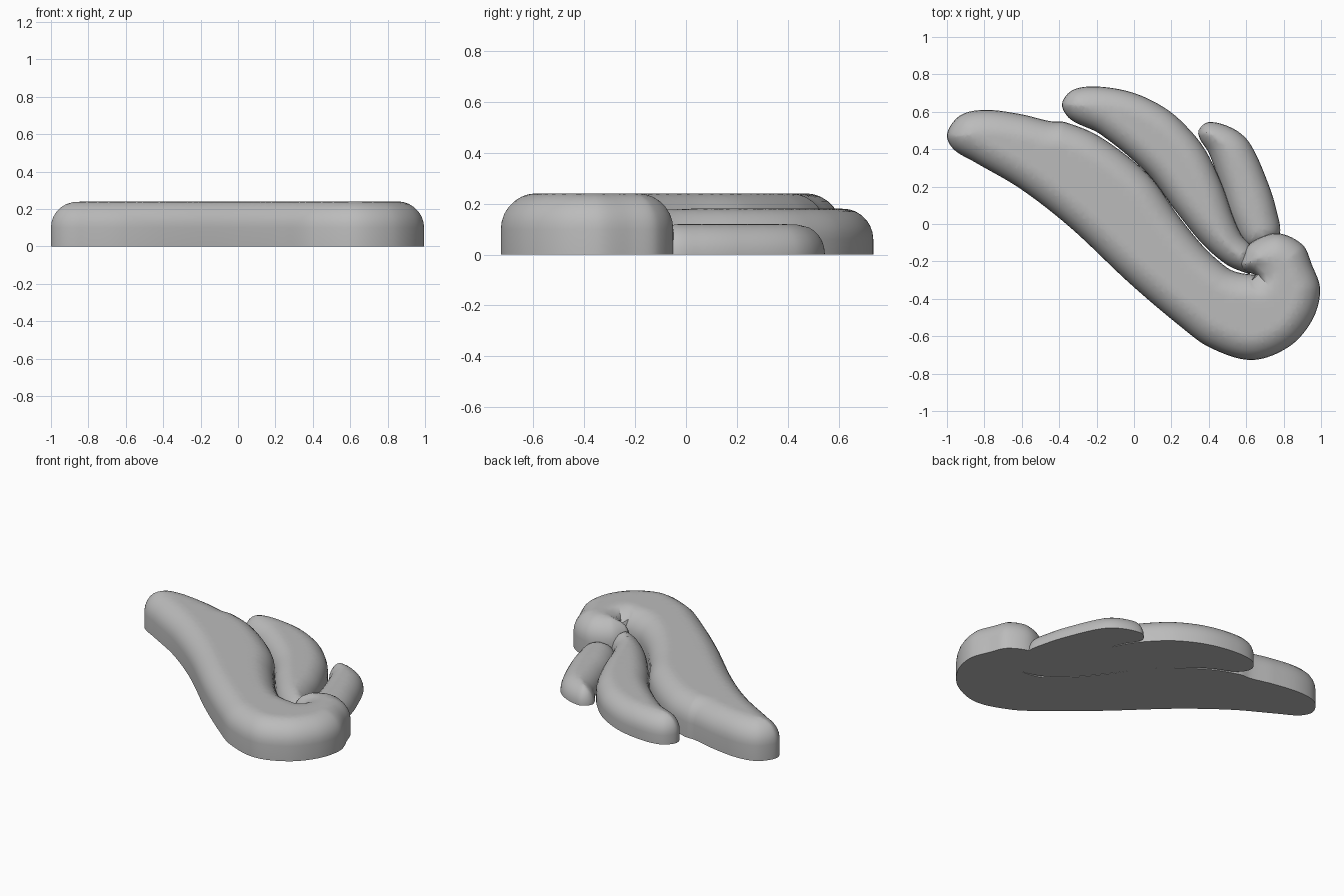
import bpy, bmesh, math
from mathutils import Vector, geometry

old = bpy.data.objects.get("Cube")
if old:
    bpy.data.objects.remove(old, do_unlink=True)

grey = bpy.data.materials.new("plain_grey")
grey.use_nodes = True
COLOUR = (0.5, 0.5, 0.5, 1)
grey.diffuse_color = COLOUR
grey.node_tree.nodes["Principled BSDF"].inputs["Base Color"].default_value = COLOUR


def smooth_outline(pts, step=0.016):
    """Smooth chain through the points, with a corner where it closes."""
    p = [Vector(q) for q in pts]
    p.append(p[0].copy())
    n = len(p)
    tan = []
    for i in range(n):
        a, b, c = p[max(i - 1, 0)], p[i], p[min(i + 1, n - 1)]
        tan.append((c - a) / ((b - a).length + (c - b).length))
    out = []
    for i in range(n - 1):
        a, b = p[i], p[i + 1]
        size = (b - a).length
        k = max(2, round(size / step))
        for j in range(k):
            t = j / k
            s = t * t * (3 - 2 * t)
            out.append(a * (1 - s) + b * s
                       + tan[i] * size * t * (1 - t) ** 2
                       - tan[i + 1] * size * t * t * (1 - t))
    return out


def edge_distance(q, loop):
    best = 9.0
    for i, b in enumerate(loop):
        a = loop[i - 1]
        e = b - a
        t = max(0, min(1, (q - a).dot(e) / e.length_squared))
        best = min(best, (a + e * t - q).length)
    return best


def inside(q, loop):
    hit = False
    for i, b in enumerate(loop):
        a = loop[i - 1]
        if (a.y > q.y) != (b.y > q.y):
            if q.x < a.x + (q.y - a.y) * (b.x - a.x) / (b.y - a.y):
                hit = not hit
    return hit


def pillow(name, pts, height, radius):
    """Flat-bottomed slab with a rounded upper rim following the outline."""
    loop = smooth_outline(pts)
    n = len(loop)
    coords = list(loop)
    # rings that follow the rim
    for k in range(1, 8):
        off = radius * (1 - math.cos(k / 7 * math.pi / 2))
        for i in range(n):
            d = (loop[(i + 1) % n] - loop[i - 1]).normalized()
            for side in (1, -1):
                q = loop[i] + Vector((-d.y, d.x)) * off * side
                if inside(q, loop) and edge_distance(q, loop) > off * 0.98:
                    coords.append(q)
    # loose grid for the middle
    g = 0.03
    for ix in range(-34, 35):
        for iy in range(-26, 27):
            q = Vector((ix * g, iy * g))
            if inside(q, loop) and edge_distance(q, loop) > radius * 0.55:
                coords.append(q)
    rim = [(i, (i + 1) % n) for i in range(n)]
    flat, _, faces, *_ = geometry.delaunay_2d_cdt(coords, rim, [], 1, 1e-4)

    bm = bmesh.new()
    top, base = [], []
    for q in flat:
        d = min(edge_distance(q, loop), radius)
        z = height - radius + math.sqrt(max(0, radius ** 2 - (radius - d) ** 2))
        top.append(bm.verts.new((q.x, q.y, max(z, 0.004))))
        base.append(bm.verts.new((q.x, q.y, 0)))
    for f in faces:
        bm.faces.new([top[i] for i in f])
        bm.faces.new([base[i] for i in reversed(f)])
    # upright wall
    lookup = {v: i for i, v in enumerate(top)}
    for e in [e for e in bm.edges if e.is_boundary and e.verts[0] in lookup]:
        a, b = (lookup[v] for v in e.verts)
        bm.faces.new((top[a], top[b], base[b], base[a]))
    bmesh.ops.recalc_face_normals(bm, faces=bm.faces)
    bmesh.ops.delete(bm, geom=[v for v in bm.verts if not v.link_faces], context='VERTS')
    mesh = bpy.data.meshes.new(name)
    bm.to_mesh(mesh)
    bm.free()
    mesh.materials.append(grey)
    ob = bpy.data.objects.new(name, mesh)
    bpy.context.collection.objects.link(ob)
    bpy.ops.object.select_all(action='DESELECT')
    ob.select_set(True)
    bpy.context.view_layer.objects.active = ob
    bpy.ops.object.shade_smooth_by_angle(angle=math.radians(40))


# long feather with the curled shoulder, starting at the notch of the curl
pillow("long_feather", [
    (.65, -.272), (.575, -.24), (.567, -.2), (.62, -.105), (.765, -.05), (.9, -.11),
    (.95, -.215), (.995, -.35), (.955, -.51), (.83, -.655), (.63, -.727),
    (.405, -.66), (.245, -.545), (-.02, -.32), (-.345, -.015), (-.61, .19),
    (-.85, .33), (-.965, .4), (-1, .48), (-.93, .58), (-.8, .61), (-.61, .588),
    (-.45, .55), (-.37, .545), (-.18, .465), (.08, .26), (.24, .04),
    (.38, -.13), (.5, -.235), (.56, -.26)], 0.24, 0.14)

# middle feather, its root tucked into the curl
pillow("middle_feather", [
    (.62, -.27), (.64, -.14), (.575, -.06), (.53, .04), (.47, .21), (.39, .38),
    (.31, .49), (.18, .61), (0, .7), (-.2, .735), (-.33, .715), (-.385, .64),
    (-.34, .56), (-.18, .48), (.07, .27), (.23, .06), (.37, -.11),
    (.5, -.22)], 0.18, 0.12)

# short feather
pillow("short_feather", [
    (.72, -.14), (.78, -.05), (.765, .06), (.72, .21), (.62, .43), (.53, .51),
    (.4, .545), (.345, .5), (.355, .45), (.4, .38), (.46, .21),
    (.52, .02), (.6, -.12)], 0.12, 0.115)
